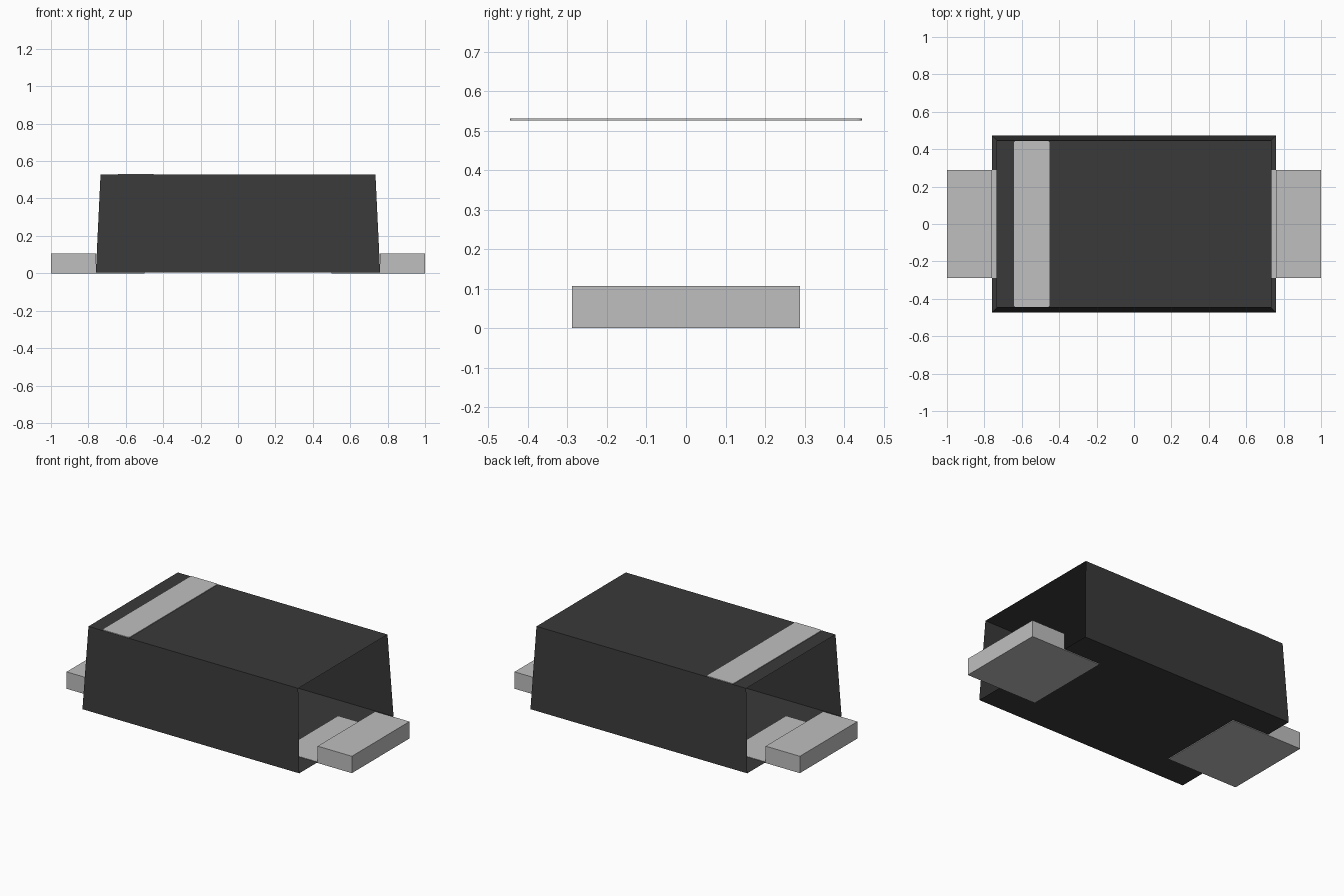
import bpy
import bmesh

cube = bpy.data.objects.get("Cube")
if cube:
    bpy.data.objects.remove(cube, do_unlink=True)


def material(name, value):
    mat = bpy.data.materials.new(name)
    mat.use_nodes = True
    color = (value, value, value, 1)
    mat.diffuse_color = color
    mat.node_tree.nodes["Principled BSDF"].inputs["Base Color"].default_value = color
    return mat


black = material("black plastic", 0.042)
tin = material("tin grey", 0.52)
pale = material("marking grey", 0.53)


def make_object(name, bm, mat):
    mesh = bpy.data.meshes.new(name)
    bm.to_mesh(mesh)
    bm.free()
    mesh.materials.append(mat)
    obj = bpy.data.objects.new(name, mesh)
    bpy.context.collection.objects.link(obj)
    return obj


def box(bm, x, y, z):
    """Add a box spanning the given (low, high) ranges."""
    verts = bmesh.ops.create_cube(bm, size=1)["verts"]
    for v in verts:
        v.co = [r[0] if c < 0 else r[1] for c, r in zip(v.co, (x, y, z))]
    return verts


# Tapered body, a sleeve open at both ends
bm = bmesh.new()
for v in box(bm, (-0.76, 0.76), (-0.472, 0.472), (0.005, 0.527)):
    if v.co.z > 0.3:
        v.co.x *= 0.735 / 0.76
        v.co.y *= 0.447 / 0.472
bm.normal_update()
ends = [f for f in bm.faces if abs(f.normal.x) > 0.9]
bmesh.ops.delete(bm, geom=ends, context="FACES_ONLY")
make_object("body", bm, black)

# Leads: an outer block and a thin foot running under the body
for side, sign in (("left", 1), ("right", -1)):
    bm = bmesh.new()
    box(bm, sorted((sign * 0.76, sign * 1.0)), (-0.288, 0.288), (0, 0.107))
    box(bm, sorted((sign * 0.5, sign * 0.76)), (-0.288, 0.288), (0, 0.007))
    make_object(side + "_lead", bm, tin)

# Marking band on top, with slightly rounded corners
bm = bmesh.new()
box(bm, (-0.642, -0.452), (-0.445, 0.445), (0.525, 0.531))
uprights = [e for e in bm.edges if abs(e.verts[0].co.z - e.verts[1].co.z) > 0.001]
bmesh.ops.bevel(bm, geom=uprights, offset=0.012, segments=3, profile=0.5, affect="EDGES")
make_object("marking_band", bm, pale)
